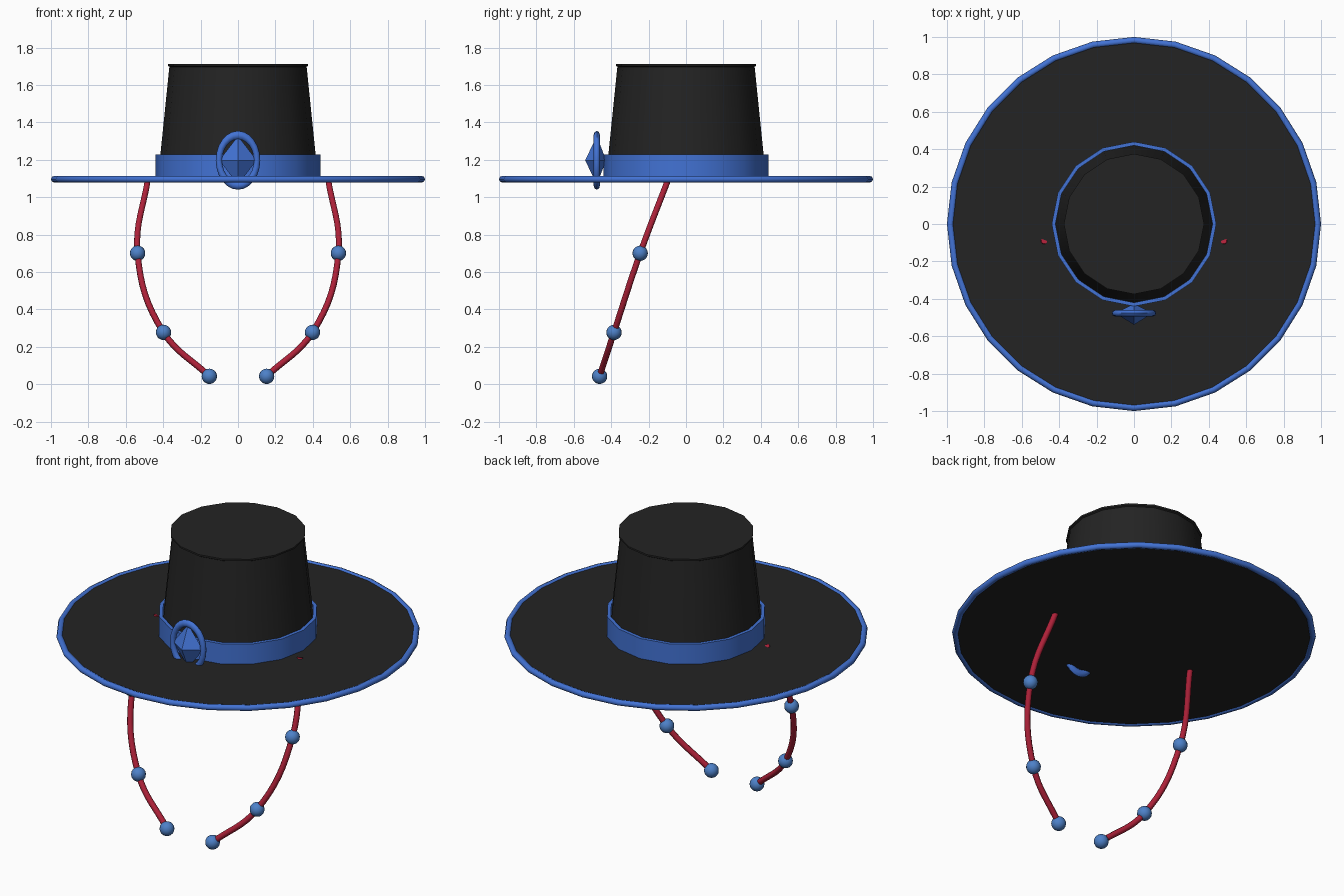
import bpy, bmesh, math
from mathutils import Matrix

cube = bpy.data.objects.get("Cube")
if cube:
    bpy.data.objects.remove(cube, do_unlink=True)


def material(name, color):
    m = bpy.data.materials.new(name)
    m.use_nodes = True
    m.diffuse_color = (*color, 1)
    m.node_tree.nodes["Principled BSDF"].inputs["Base Color"].default_value = (*color, 1)
    return m


BLACK = material("black felt", (0.017, 0.017, 0.017))
BLUE = material("royal blue", (0.055, 0.17, 0.66))
BEAD = material("bead blue", (0.075, 0.22, 0.58))
RED = material("red cord", (0.42, 0.015, 0.04))


def finish(name, bm, mat, smooth=True):
    bmesh.ops.recalc_face_normals(bm, faces=bm.faces)
    mesh = bpy.data.meshes.new(name)
    bm.to_mesh(mesh)
    bm.free()
    mesh.materials.append(mat)
    obj = bpy.data.objects.new(name, mesh)
    bpy.context.collection.objects.link(obj)
    if smooth:
        bpy.ops.object.select_all(action="DESELECT")
        obj.select_set(True)
        bpy.context.view_layer.objects.active = obj
        bpy.ops.object.shade_smooth_by_angle(angle=math.radians(50))
    return obj


def lathe(name, profile, sides, mat, closed=False, transform=None):
    """Spin (radius, z) points round z; open profiles get end caps."""
    bm = bmesh.new()
    rings = []
    for r, z in profile:
        angles = [math.tau * i / sides for i in range(sides)]
        rings.append([bm.verts.new((r * math.cos(a), r * math.sin(a), z)) for a in angles])
    pairs = list(zip(rings, rings[1:]))
    if closed:
        pairs.append((rings[-1], rings[0]))
    else:
        bm.faces.new(rings[0])
        bm.faces.new(rings[-1])
    for a, b in pairs:
        for i in range(sides):
            j = (i + 1) % sides
            bm.faces.new((a[i], a[j], b[j], b[i]))
    if transform:
        bm.transform(transform)
    return finish(name, bm, mat)


def circle(radius, center, z, steps=8):
    return [(center + radius * math.cos(math.tau * i / steps),
             z + radius * math.sin(math.tau * i / steps)) for i in range(steps)]


# Brim with its rolled edge
lathe("brim", [(0.98, 1.085), (0.98, 1.106)], 28, BLACK)
lathe("brim_trim", circle(0.018, 0.982, 1.096), 28, BLUE, closed=True)

# Crown with a fine lip, and the band around its foot
lathe("crown", [(0.428, 1.1), (0.367, 1.697), (0.375, 1.702), (0.375, 1.712)], 16, BLACK)
lathe("hat_band", [(0.42, 1.1), (0.44, 1.1), (0.44, 1.228), (0.42, 1.228)], 16, BLUE, closed=True)

# Oval buckle ring and faceted gem at the front
place = Matrix.Translation((0, -0.477, 1.197))
oval = Matrix.Diagonal((1, 1, 1.32, 1)) @ Matrix.Rotation(math.pi / 2, 4, "X")
lathe("buckle_ring", circle(0.017, 0.102, 0), 24, BLUE, closed=True, transform=place @ oval)

gem = bmesh.new()
for depth in (-0.062, 0.05):
    tip = gem.verts.new((0, depth, 0))
    rim = [gem.verts.new(p) for p in ((0.1, 0, 0), (0, 0, 0.13), (-0.1, 0, 0), (0, 0, -0.13))]
    for i in range(4):
        gem.faces.new((tip, rim[i], rim[(i + 1) % 4]))
bmesh.ops.remove_doubles(gem, verts=gem.verts, dist=0.001)
gem.transform(place)
finish("buckle_gem", gem, BLUE, smooth=False)

# Hanging cords with beads, mirrored left and right
path = [(0.48, -0.09, 1.108), (0.537, -0.245, 0.7), (0.398, -0.385, 0.277), (0.153, -0.462, 0.042)]
for side, sign in (("left", 1), ("right", -1)):
    points = [(sign * x, y, z) for x, y, z in path]
    curve = bpy.data.curves.new(side + "_cord", "CURVE")
    curve.dimensions = "3D"
    curve.bevel_depth = 0.017
    curve.bevel_resolution = 2
    curve.resolution_u = 8
    curve.use_fill_caps = True
    spline = curve.splines.new("BEZIER")
    spline.bezier_points.add(len(points) - 1)
    for bp, p in zip(spline.bezier_points, points):
        bp.co = p
        bp.handle_left_type = bp.handle_right_type = "AUTO"
    curve.materials.append(RED)
    bpy.context.collection.objects.link(bpy.data.objects.new(side + "_cord", curve))
    for n, p in enumerate(points[1:], 1):
        bm = bmesh.new()
        bmesh.ops.create_uvsphere(bm, u_segments=16, v_segments=10, radius=0.041,
                                  matrix=Matrix.Translation(p))
        finish(f"{side}_bead_{n}", bm, BEAD)
